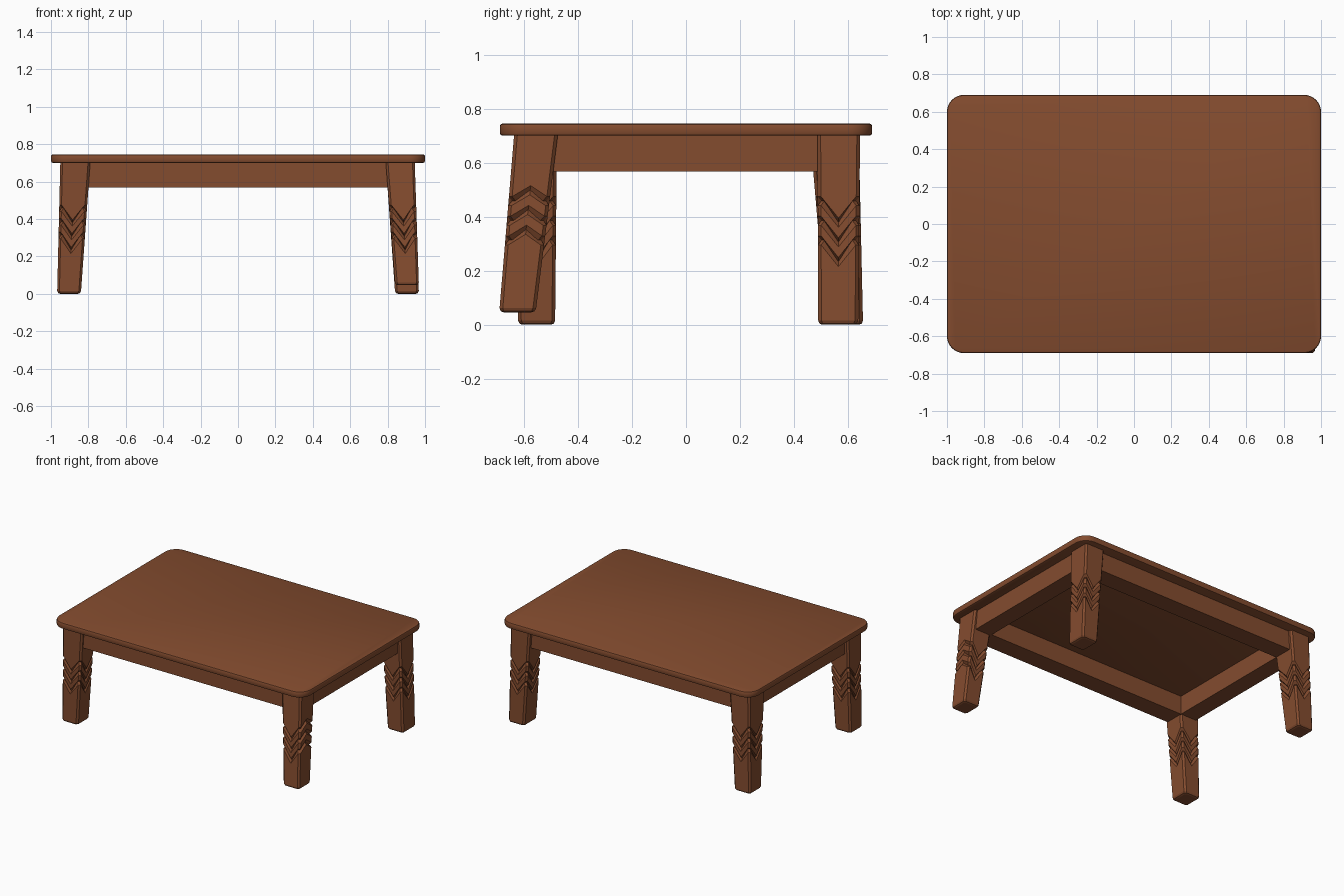
import bpy, bmesh, math

if "Cube" in bpy.data.objects:
    bpy.data.objects.remove(bpy.data.objects["Cube"])

wood = bpy.data.materials.new("warm brown wood")
wood.diffuse_color = (0.23, 0.072, 0.028, 1)
wood.use_nodes = True
wood.node_tree.nodes["Principled BSDF"].inputs["Base Color"].default_value = wood.diffuse_color


def finish(bm, name, angle=30):
    bmesh.ops.recalc_face_normals(bm, faces=bm.faces[:])
    me = bpy.data.meshes.new(name)
    bm.to_mesh(me)
    bm.free()
    me.materials.append(wood)
    ob = bpy.data.objects.new(name, me)
    bpy.context.collection.objects.link(ob)
    bpy.ops.object.select_all(action='DESELECT')
    ob.select_set(True)
    bpy.context.view_layer.objects.active = ob
    bpy.ops.object.shade_smooth_by_angle(angle=math.radians(angle))
    return ob


def loft(rings, name, angle=30):
    """Skin a stack of closed rings and cap both ends."""
    bm = bmesh.new()
    vs = [[bm.verts.new(p) for p in r] for r in rings]
    n = len(rings[0])
    for a, b in zip(vs, vs[1:]):
        for i in range(n):
            j = (i + 1) % n
            bm.faces.new((a[i], a[j], b[j], b[i]))
    bm.faces.new(vs[0])
    bm.faces.new(vs[-1])
    return finish(bm, name, angle)


# Table top: rounded rectangle with softly eased edges
def rounded_rect(hx, hy, r, z, seg=8):
    pts = []
    for q, (sx, sy) in enumerate(((1, 1), (-1, 1), (-1, -1), (1, -1))):
        for k in range(seg + 1):
            a = math.pi / 2 * (q + k / seg)
            pts.append((sx * (hx - r) + r * math.cos(a),
                        sy * (hy - r) + r * math.sin(a), z))
    return pts


loft([rounded_rect(1 - e, 0.69 - e, 0.09 - e, z) for e, z in
      ((0.01, 0.70), (0.003, 0.703), (0, 0.71), (0, 0.735), (0.003, 0.742), (0.01, 0.745))],
     "table_top", 40)


# Aprons: four thick rails under the top
def box(name, x0, x1, y0, y1, z0, z1):
    loft([[(x0, y0, z), (x1, y0, z), (x1, y1, z), (x0, y1, z)] for z in (z0, z1)], name)


for side, s in (("front", -1), ("back", 1)):
    box(side + "_apron", -0.86, 0.86, s * 0.615, s * 0.48, 0.567, 0.702)
for side, s in (("left", -1), ("right", 1)):
    box(side + "_apron", s * 0.925, s * 0.80, -0.55, 0.55, 0.567, 0.702)


# Legs: tapered, splayed posts with three carved chevron grooves
def leg(name, top, bottom, zb, amps=(-0.08,) * 4):
    ztop, c = 0.702, 0.012

    def ring(z, inset=0.0, zigzag=True):
        pts = []
        for k in range(12):
            side, part = divmod(k, 3)
            zz = z + (amps[side] if zigzag and part == 1 else 0)
            t = (ztop - zz) / (ztop - zb)
            x0, x1, y0, y1 = [a + (b - a) * t for a, b in zip(top, bottom)]
            x0, x1, y0, y1 = x0 + inset, x1 - inset, y0 + inset, y1 - inset
            mx, my = (x0 + x1) / 2, (y0 + y1) / 2
            x, y = (((x0 + c, y0), (mx, y0), (x1 - c, y0)),
                    ((x1, y0 + c), (x1, my), (x1, y1 - c)),
                    ((x1 - c, y1), (mx, y1), (x0 + c, y1)),
                    ((x0, y1 - c), (x0, my), (x0, y0 + c)))[side][part]
            pts.append((x, y, zz))
        return pts

    rings = [ring(ztop, zigzag=False)]
    for z in (0.475, 0.402, 0.329):
        rings += [ring(z), ring(z - 0.016, 0.013), ring(z - 0.034)]
    rings += [ring(zb + 0.015, zigzag=False), ring(zb + 0.004, 0.005, False),
              ring(zb, 0.015, False)]
    loft(rings, name, 15)


leg("front_left_leg", (-0.95, -0.79, -0.637, -0.478), (-0.967, -0.84, -0.622, -0.485), 0.0)
leg("front_right_leg", (0.79, 0.945, -0.637, -0.475), (0.84, 0.967, -0.692, -0.557), 0.046,
    (-0.08, 0.04, -0.08, -0.08))
leg("back_right_leg", (0.79, 0.945, 0.487, 0.645), (0.84, 0.967, 0.49, 0.638), 0.0)
leg("back_left_leg", (-0.95, -0.79, 0.46, 0.64), (-0.967, -0.84, 0.52, 0.656), 0.0)
